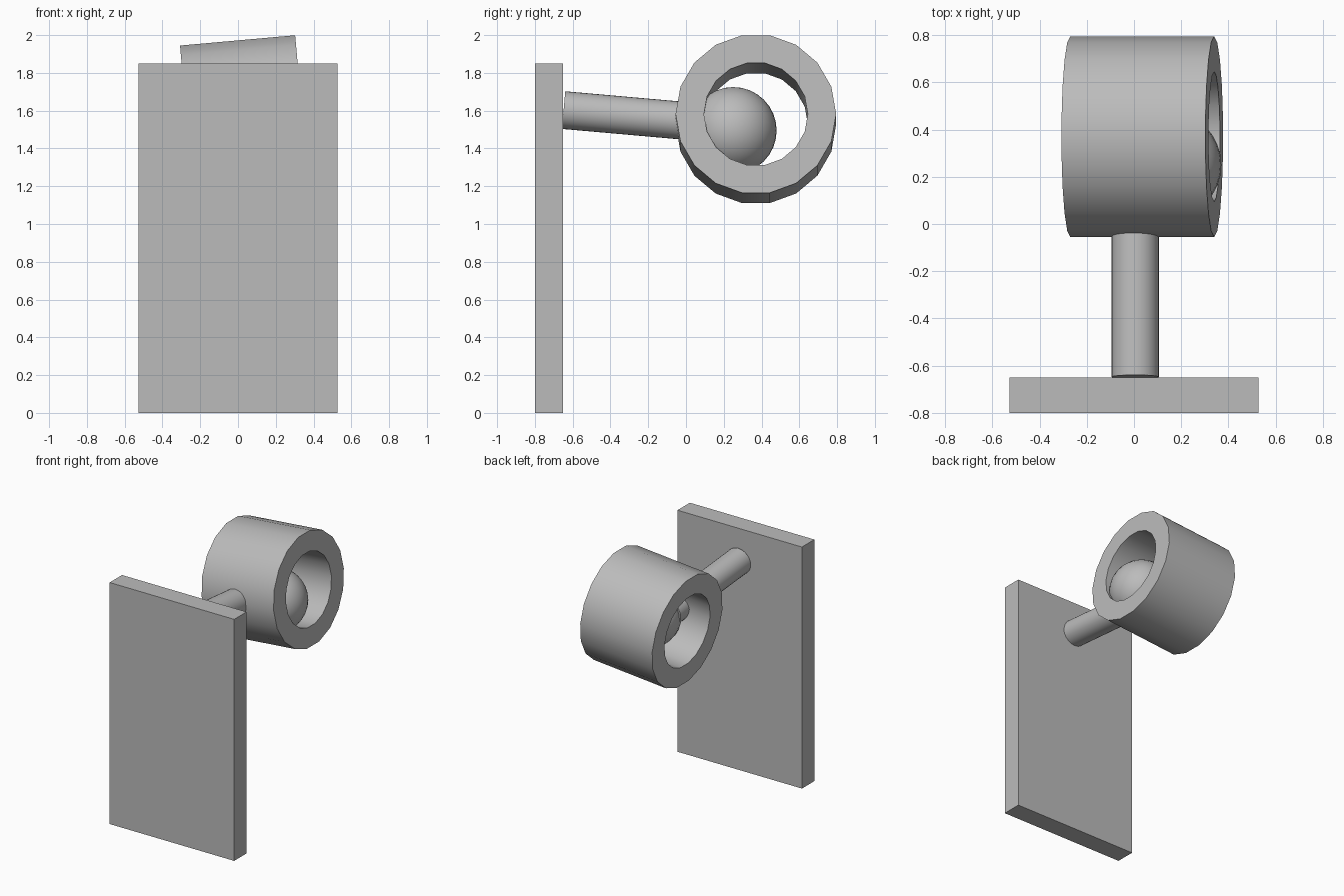
import bpy, bmesh, math
from mathutils import Matrix, Vector

if "Cube" in bpy.data.objects:
    bpy.data.objects.remove(bpy.data.objects["Cube"])

grey = bpy.data.materials.new("plain_grey")
grey.diffuse_color = (0.5, 0.5, 0.5, 1)
grey.use_nodes = True
grey.node_tree.nodes["Principled BSDF"].inputs["Base Color"].default_value = grey.diffuse_color


def finish(name, bm, smooth=True):
    bmesh.ops.recalc_face_normals(bm, faces=bm.faces)
    me = bpy.data.meshes.new(name)
    bm.to_mesh(me)
    bm.free()
    me.materials.append(grey)
    ob = bpy.data.objects.new(name, me)
    bpy.context.collection.objects.link(ob)
    if smooth:
        bpy.ops.object.select_all(action='DESELECT')
        ob.select_set(True)
        bpy.context.view_layer.objects.active = ob
        bpy.ops.object.shade_smooth_by_angle(angle=math.radians(30))
    return ob


# upright back plate
bm = bmesh.new()
bmesh.ops.create_cube(bm, size=1, matrix=Matrix.Translation((0, -0.725, 0.925))
                      @ Matrix.Diagonal((1.055, 0.15, 1.85, 1)))
finish("back_plate", bm, False)

# open tube along x, right end tilted up five degrees
SIDES, HALF = 18, 0.306
bm = bmesh.new()
loops = []
for x, r in ((-HALF, 0.425), (HALF, 0.425), (HALF, 0.275), (-HALF, 0.275)):
    loops.append([bm.verts.new((x, r * math.cos(2 * math.pi * i / SIDES),
                                r * math.sin(2 * math.pi * i / SIDES)))
                  for i in range(SIDES)])
for k in range(4):
    a, b = loops[k], loops[(k + 1) % 4]
    for i in range(SIDES):
        j = (i + 1) % SIDES
        bm.faces.new((a[i], a[j], b[j], b[i]))
bm.transform(Matrix.Translation((0.035, 0.37, 1.555))
             @ Matrix.Rotation(math.radians(-5.1), 4, 'Y'))
finish("open_tube", bm)

# support arm from the plate to the ball, sloping gently down
start, end = Vector((0.005, -0.648, 1.603)), Vector((0.005, 0.2, 1.528))
axis = end - start
bm = bmesh.new()
bmesh.ops.create_cone(bm, cap_ends=True, segments=32, radius1=0.1, radius2=0.1,
                      depth=axis.length,
                      matrix=Matrix.Translation((start + end) / 2)
                      @ axis.to_track_quat('Z', 'Y').to_matrix().to_4x4())
finish("support_arm", bm)

# ball inside the tube
bm = bmesh.new()
bmesh.ops.create_uvsphere(bm, u_segments=32, v_segments=16, radius=0.23,
                          matrix=Matrix.Translation((0.14, 0.25, 1.495)))
finish("inner_ball", bm)
